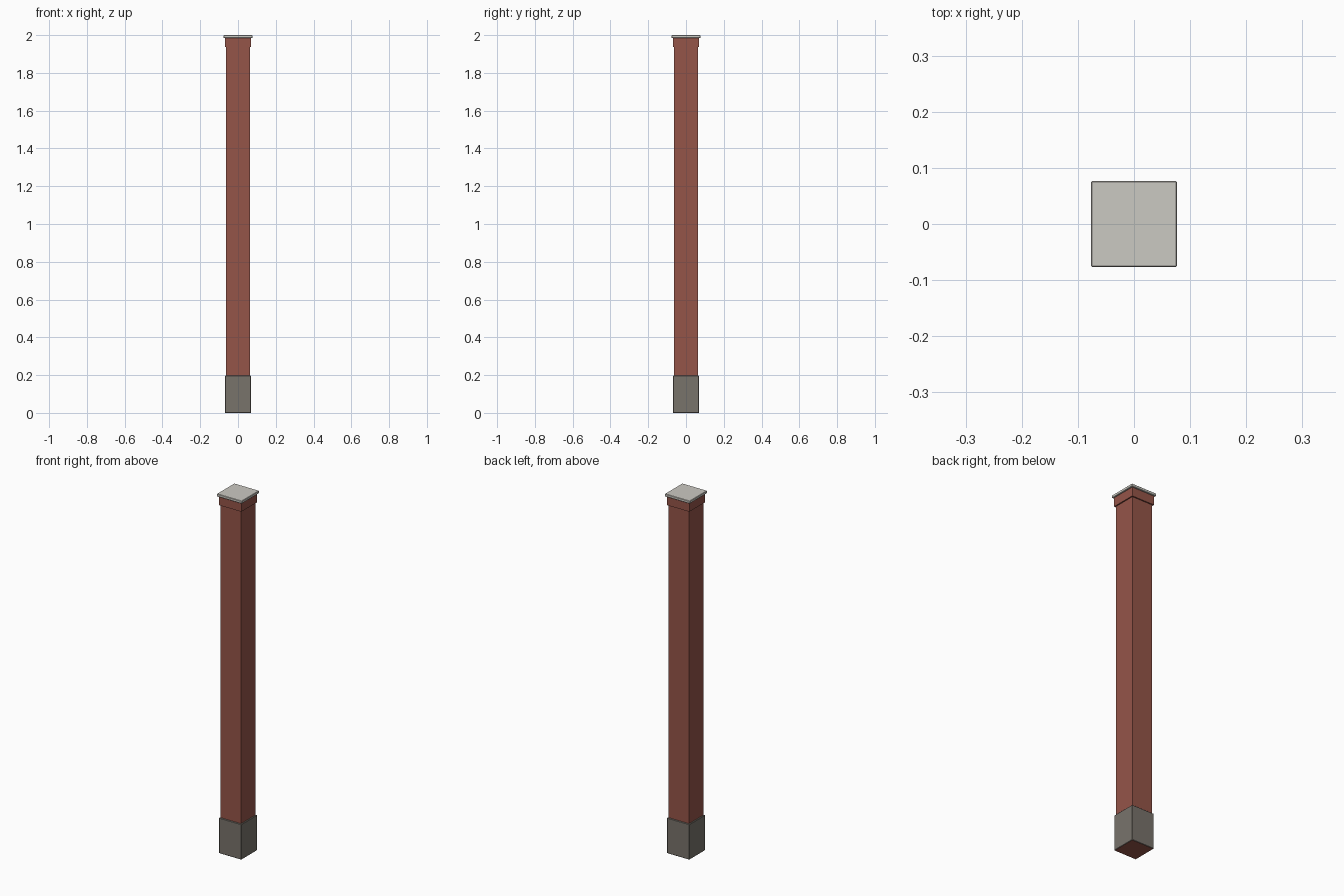
import bpy
import bmesh

cube = bpy.data.objects.get("Cube")
if cube:
    bpy.data.objects.remove(cube, do_unlink=True)


def material(name, rgb):
    mat = bpy.data.materials.new(name)
    mat.use_nodes = True
    color = (*rgb, 1.0)
    mat.diffuse_color = color
    mat.node_tree.nodes["Principled BSDF"].inputs["Base Color"].default_value = color
    return mat


brick = material("brick red", (0.30, 0.09, 0.066))
stone = material("grey stone", (0.19, 0.172, 0.148))
pale = material("pale stone", (0.60, 0.585, 0.54))


def block(name, half, bottom, top, mats, bevel=0.0):
    """Square block between two heights, with optionally chamfered edges."""
    bm = bmesh.new()
    bmesh.ops.create_cube(bm, size=2)
    for v in bm.verts:
        v.co.x *= half
        v.co.y *= half
        v.co.z = top if v.co.z > 0 else bottom
    if bevel:
        bmesh.ops.bevel(bm, geom=bm.edges[:], offset=bevel, segments=1, affect='EDGES')
    bm.normal_update()
    # A second material goes on the underside
    if len(mats) > 1:
        for f in bm.faces:
            f.material_index = 1 if f.normal.z < -0.9 else 0
    mesh = bpy.data.meshes.new(name)
    bm.to_mesh(mesh)
    bm.free()
    for m in mats:
        mesh.materials.append(m)
    obj = bpy.data.objects.new(name, mesh)
    bpy.context.collection.objects.link(obj)
    return obj


# Plinth, tall shaft, collar and flat cap stacked upwards
block("base_plinth", 0.069, 0.0, 0.197, [stone, brick], bevel=0.002)
block("column_shaft", 0.0625, 0.1, 1.96, [brick])
block("top_collar", 0.069, 1.936, 1.987, [brick])
block("cap_slab", 0.0765, 1.985, 2.0, [pale], bevel=0.002)
